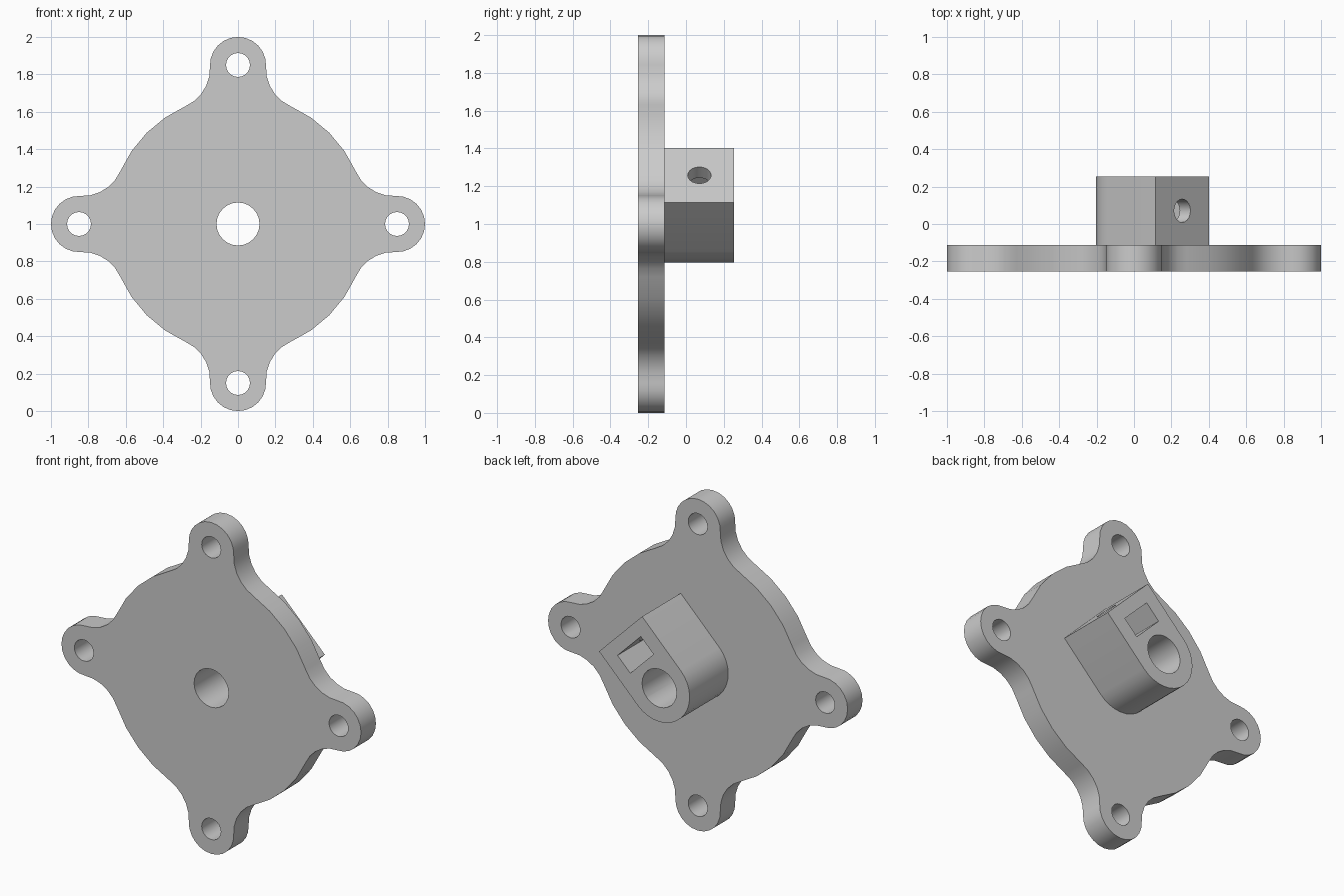
import bpy, bmesh
from math import sin, cos, pi, atan2, sqrt, radians
from mathutils import Vector

cube = bpy.data.objects.get("Cube")
if cube:
    bpy.data.objects.remove(cube, do_unlink=True)

CENTRE = Vector((0, 0, 1))
BACK, SEAM, FRONT = 0.255, -0.113, -0.255      # depth limits along y
BODY_R, ARM_R, ARM_D, FILLET = 0.69, 0.15, 0.85, 0.22
BORE_R, BOLT_R, SCREW_R = 0.115, 0.064, 0.062
HUB_R, HUB_L = 0.203, 0.365

grey = bpy.data.materials.new("plain_grey")
grey.use_nodes = True
colour = (0.6, 0.6, 0.6, 1)
grey.diffuse_color = colour
grey.node_tree.nodes["Principled BSDF"].inputs["Base Color"].default_value = colour


def arc(cx, cz, r, a0, a1, n, end=True):
    """Points on an arc in the x-z plane."""
    steps = n + 1 if end else n
    return [(cx + r * cos(a0 + (a1 - a0) * i / n),
             cz + r * sin(a0 + (a1 - a0) * i / n)) for i in range(steps)]


def prism(name, points, y0, y1):
    """Extrude an x-z outline along y, about the model's centre."""
    bm = bmesh.new()
    face = bm.faces.new([bm.verts.new(CENTRE + Vector((x, y0, z))) for x, z in points])
    new = bmesh.ops.extrude_face_region(bm, geom=[face])["geom"]
    verts = [v for v in new if isinstance(v, bmesh.types.BMVert)]
    bmesh.ops.translate(bm, verts=verts, vec=(0, y1 - y0, 0))
    bmesh.ops.recalc_face_normals(bm, faces=bm.faces)
    mesh = bpy.data.meshes.new(name)
    bm.to_mesh(mesh)
    bm.free()
    mesh.materials.append(grey)
    obj = bpy.data.objects.new(name, mesh)
    bpy.context.collection.objects.link(obj)
    return obj


def select(obj):
    bpy.ops.object.select_all(action='DESELECT')
    obj.select_set(True)
    bpy.context.view_layer.objects.active = obj


def cut(obj, cutter):
    """Subtract the cutter, then discard it."""
    cutter.hide_render = True
    mod = obj.modifiers.new("cut", 'BOOLEAN')
    mod.operation, mod.solver, mod.object = 'DIFFERENCE', 'EXACT', cutter
    select(obj)
    bpy.ops.object.modifier_apply(modifier=mod.name)
    bpy.data.objects.remove(cutter, do_unlink=True)


def drill(obj, x, z, r, n):
    cut(obj, prism("drill", arc(x, z, r, 0, 2 * pi, n, False), -1, 1))


# Flange outline: rounded arm, concave fillet and body arc, mirrored and turned
to_body, to_arm = BODY_R + FILLET, ARM_R + FILLET
fx = (to_body ** 2 - to_arm ** 2 + ARM_D ** 2) / (2 * ARM_D)
fz = sqrt(to_body ** 2 - fx ** 2)
arm_a, body_a = atan2(fz, fx - ARM_D), atan2(fz, fx)
half = (arc(ARM_D, 0, ARM_R, 0, arm_a, 6, False)
        + arc(fx, fz, FILLET, arm_a + pi, body_a + pi, 5, False)
        + arc(0, 0, BODY_R, body_a, pi / 4, 2))
quarter = half[:-1] + [(z, x) for x, z in reversed(half)][:-1]
outline = []
for k in range(4):
    outline += quarter
    quarter = [(-z, x) for x, z in quarter]

# Flange plate with centre bore and four bolt holes
flange = prism("flange_plate", outline, FRONT, SEAM)
drill(flange, 0, 0, BORE_R, 24)
for k in range(4):
    drill(flange, ARM_D * cos(k * pi / 2), ARM_D * sin(k * pi / 2), BOLT_R, 20)

# Hub: half round at one end, square at the other, leaning to the upper left
s = sqrt(0.5)
profile = arc(0, 0, HUB_R, pi * 0.75, pi * 1.75, 16)
profile += [(s * (HUB_L + side * HUB_R), s * (HUB_L - side * HUB_R)) for side in (1, -1)]
hub = prism("shaft_hub", profile, SEAM, BACK)
drill(hub, 0, 0, BORE_R, 24)

# Nut pocket sunk from the back of the hub
lean = Vector((s, 0, s))
mid_y = (BACK + SEAM) / 2
pocket_y0, pocket_y1 = mid_y - 0.11, BACK + 0.1
bpy.ops.mesh.primitive_cube_add(
    size=1, location=CENTRE + lean * 0.224 + Vector((0, (pocket_y0 + pocket_y1) / 2, 0)),
    rotation=(0, radians(45), 0))
pocket = bpy.context.object
pocket.scale = (0.22, pocket_y1 - pocket_y0, 0.12)
bpy.context.view_layer.update()
cut(hub, pocket)

# Set screw hole from the square end through to the bore
bpy.ops.mesh.primitive_cylinder_add(
    vertices=20, radius=SCREW_R, depth=0.45,
    location=CENTRE + lean * 0.27 + Vector((0, mid_y, 0)), rotation=(0, radians(45), 0))
cut(hub, bpy.context.object)

# Smooth curved walls, keep rims sharp, single material throughout
for obj in (flange, hub):
    obj.data.materials.clear()
    obj.data.materials.append(grey)
    for poly in obj.data.polygons:
        poly.material_index = 0
    select(obj)
    bpy.ops.object.shade_smooth_by_angle(angle=radians(35))
